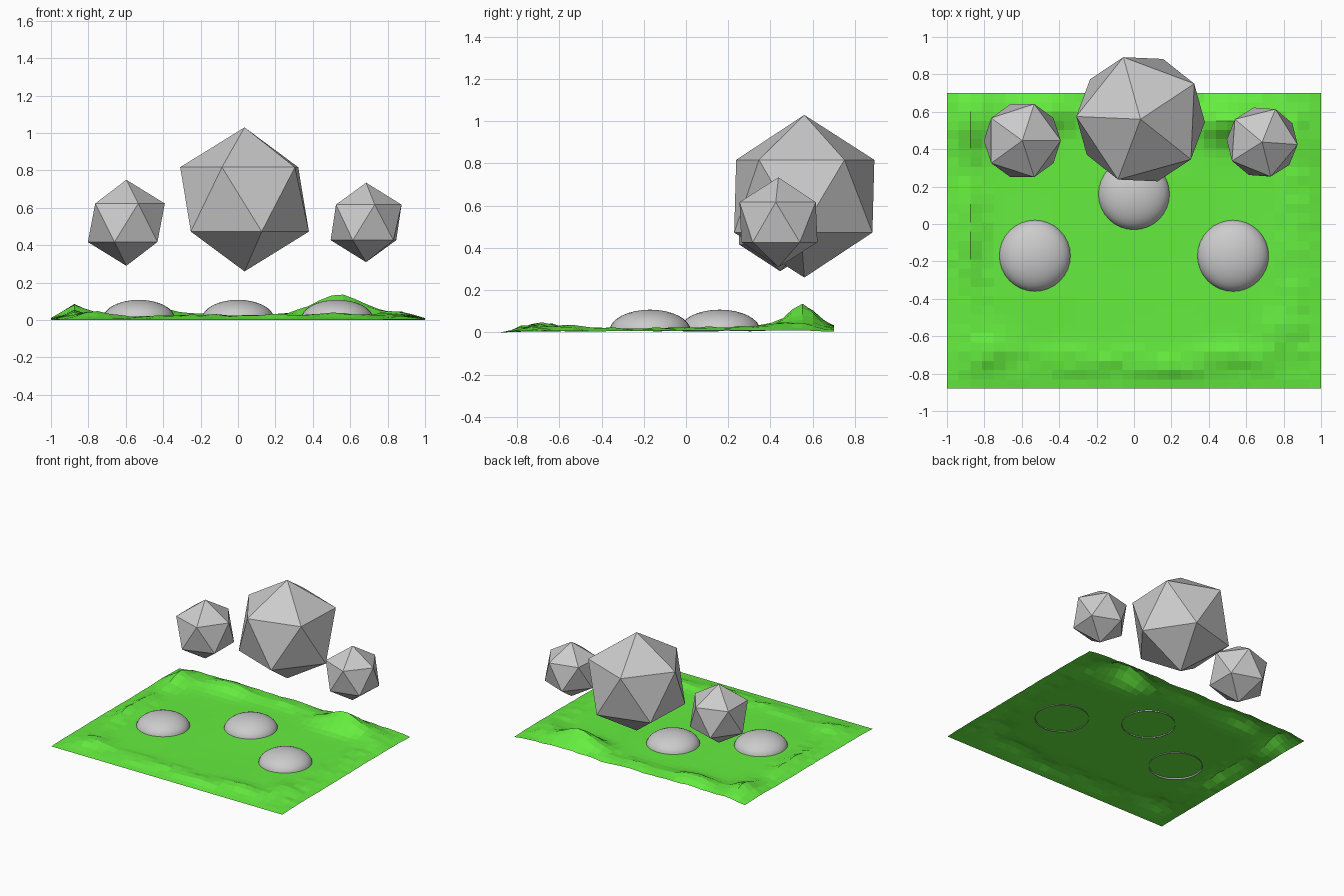
import bpy, bmesh, random
from math import exp, radians, sin
from mathutils import Matrix

if "Cube" in bpy.data.objects:
    bpy.data.objects.remove(bpy.data.objects["Cube"])

random.seed(4)


def add_object(name, bm, smooth=False, material=None):
    mesh = bpy.data.meshes.new(name)
    bm.to_mesh(mesh)
    bm.free()
    for p in mesh.polygons:
        p.use_smooth = smooth
    if material:
        mesh.materials.append(material)
    ob = bpy.data.objects.new(name, mesh)
    bpy.context.collection.objects.link(ob)
    return ob


# grass: gently lumpy sheet, raised mostly around the rim
X0, X1, Y0, Y1 = -1.0, 1.0, -0.88, 0.70
HILLS = [  # x, y, spread x, spread y, height
    (0.54, 0.55, 0.20, 0.10, 0.118),
    (0.88, 0.45, 0.12, 0.16, 0.030),
    (0.95, 0.12, 0.10, 0.20, 0.018),
    (-0.88, 0.52, 0.10, 0.13, 0.068),
    (-0.50, 0.60, 0.20, 0.09, 0.055),
    (0.00, 0.62, 0.20, 0.08, 0.025),
    (-0.88, -0.05, 0.07, 0.28, 0.035),
    (-0.78, -0.68, 0.12, 0.09, 0.030),
    (-0.25, -0.72, 0.25, 0.06, 0.014),
    (0.20, -0.77, 0.16, 0.05, 0.018),
    (0.52, -0.70, 0.16, 0.06, 0.024),
    (0.78, -0.56, 0.08, 0.10, 0.022),
]


def height(x, y):
    z = 0.016 + 0.003 * sin(4 * x + 1) * sin(5 * y)
    for hx, hy, sx, sy, h in HILLS:
        z += h * exp(-((x - hx) / sx) ** 2 - ((y - hy) / sy) ** 2)
    rim = max(abs(x), abs(y + 0.09) / 0.79)
    if rim > 0.75:
        z += random.uniform(-0.005, 0.005)
    # front edge and outer side edges settle to the floor
    z *= min(1, (y - Y0) / 0.12)
    z *= 0.35 + 0.65 * min(1, (1 - abs(x)) / 0.12)
    return max(0, z)


green = bpy.data.materials.new("grass_green")
green.diffuse_color = (0.13, 0.85, 0.05, 1)
green.use_nodes = True
green.node_tree.nodes["Principled BSDF"].inputs["Base Color"].default_value = green.diffuse_color
bm = bmesh.new()
bmesh.ops.create_grid(bm, x_segments=32, y_segments=32, size=1)
for v in bm.verts:
    v.co.y = Y0 + (v.co.y + 1) / 2 * (Y1 - Y0)
    v.co.z = height(v.co.x, v.co.y)
add_object("grass", bm, material=green)

# stones: low smooth domes, open underneath
for name, x, y in (("left_stone", -0.53, -0.17), ("right_stone", 0.53, -0.17),
                   ("back_stone", 0.0, 0.16)):
    bm = bmesh.new()
    bmesh.ops.create_uvsphere(bm, u_segments=32, v_segments=16, radius=1)
    bmesh.ops.delete(bm, geom=[v for v in bm.verts if v.co.z < -0.01], context='VERTS')
    bm.transform(Matrix.Diagonal((0.192, 0.192, 0.1, 1)))
    add_object(name, bm, smooth=True).location = (x, y, 0.008)

# floating boulders: flat-faced icosahedra
for name, loc, r, turn in (("left_boulder", (-0.597, 0.446, 0.52), 0.23, 0),
                           ("middle_boulder", (0.035, 0.56, 0.645), 0.385, 177.5),
                           ("right_boulder", (0.685, 0.438, 0.522), 0.2125, -4)):
    bm = bmesh.new()
    bmesh.ops.create_icosphere(bm, subdivisions=1, radius=r)
    ob = add_object(name, bm)
    ob.location = loc
    ob.rotation_euler.z = radians(turn)
